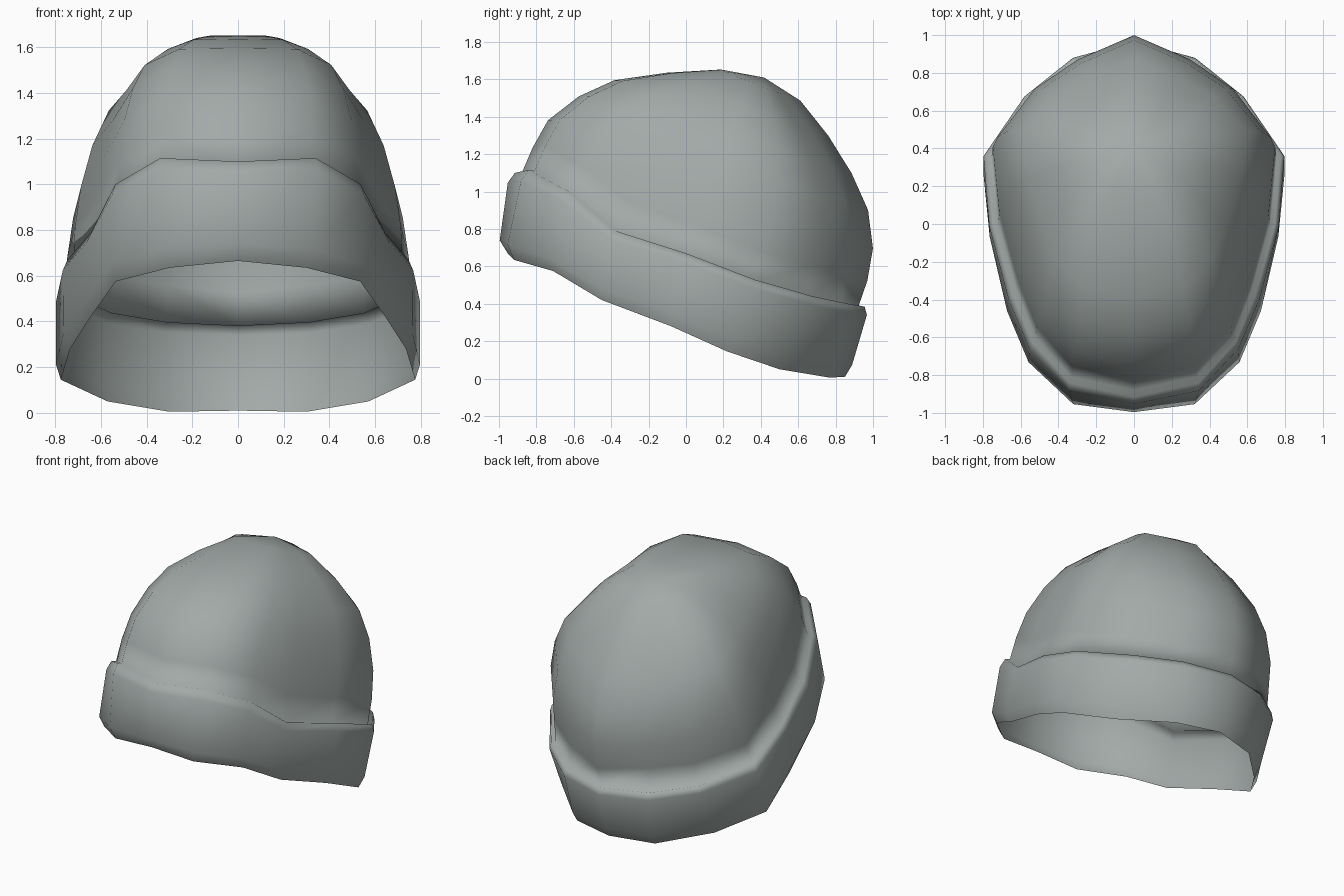
import bpy
import bmesh
from math import pi, sin
from mathutils import Vector

if "Cube" in bpy.data.objects:
    bpy.data.objects.remove(bpy.data.objects["Cube"], do_unlink=True)

grey = bpy.data.materials.new("soft grey wool")
colour = (0.36, 0.40, 0.39, 1)
grey.use_nodes = True
grey.diffuse_color = colour
grey.node_tree.nodes["Principled BSDF"].inputs["Base Color"].default_value = colour


def loft(name, rings, pole):
    """Skin closed rings of points and close them on a pole."""
    bm = bmesh.new()
    loops = [[bm.verts.new(p) for p in ring] for ring in rings]
    tip = bm.verts.new(pole)
    count = len(loops[0])
    for i in range(count):
        j = (i + 1) % count
        for low, high in zip(loops, loops[1:]):
            bm.faces.new((low[i], low[j], high[j], high[i]))
        bm.faces.new((loops[-1][i], loops[-1][j], tip))
    mesh = bpy.data.meshes.new(name)
    bm.to_mesh(mesh)
    bm.free()
    mesh.materials.append(grey)
    mesh.shade_smooth()
    obj = bpy.data.objects.new(name, mesh)
    bpy.context.collection.objects.link(obj)


def mirrored(half):
    """Complete a half ring, given front to back on the left side."""
    half = [Vector(p) for p in half]
    return half + [Vector((-p.x, p.y, p.z)) for p in half[-2:0:-1]]


# Opening edge and folded top edge of the cuff, front to back
rim = mirrored([(0, -.95, .665), (.3, -.92, .635), (.535, -.71, .575),
                (.645, -.45, .42), (.735, -.08, .28), (.775, .22, .145),
                (.57, .5, .05), (.3, .77, .005), (0, .85, .01)])
fold = mirrored([(0, -.88, 1.1), (.33, -.81, 1.115), (.52, -.6, 1),
                 (.62, -.36, .79), (.72, 0, .67), (.755, .35, .53),
                 (.55, .65, .44), (.31, .835, .4), (0, .92, .385)])


def cuff_ring(height, front_puff, back_puff):
    """Ring part way up the cuff, pushed outwards."""
    ring = []
    for a, b in zip(rim, fold):
        back = (b.y + 1) / 2
        out = Vector((b.x, b.y, 0)).normalized()
        out.x *= .75
        ring.append(a.lerp(b, height) + out * (front_puff + (back_puff - front_puff) * back))
    return ring


# Turned-up cuff with a rounded upper lip, ending in a shallow groove
seam = [p - Vector((0, 0, .005)) for p in fold]
cuff = [rim, cuff_ring(.17, .06, .025), cuff_ring(.88, .065, .055),
        cuff_ring(1, .035, .035), seam]

# Domed crown, built in a frame tilted with the cuff
centre = Vector((0, 0, .75))
along = Vector((0, .93, -.36))
up = Vector((0, .36, .93))
top = .955


def crown_ring(height, front, back, side):
    ring = []
    for p in seam:
        rel = p - centre
        u = rel.dot(along)
        scale = front + (back - front) * (u + 1) / 2
        if u > 0:  # the back narrows towards its middle
            scale -= .06 * sin(pi * min(1, abs(p.x) / .75))
        lift = height + rel.dot(up) * (1 - height / top)
        ring.append(centre + Vector((p.x * side, 0, 0)) + along * u * scale + up * lift)
    return ring


profile = [(.15, 1, 1, .99), (.32, .975, .965, .955), (.5, .86, .865, .885),
           (.65, .705, .71, .785), (.79, .44, .52, .59), (.91, .16, .31, .35)]
crown = [crown_ring(*row) for row in profile]

loft("knitted_hat", cuff + crown, centre + along * .08 + up * top)
